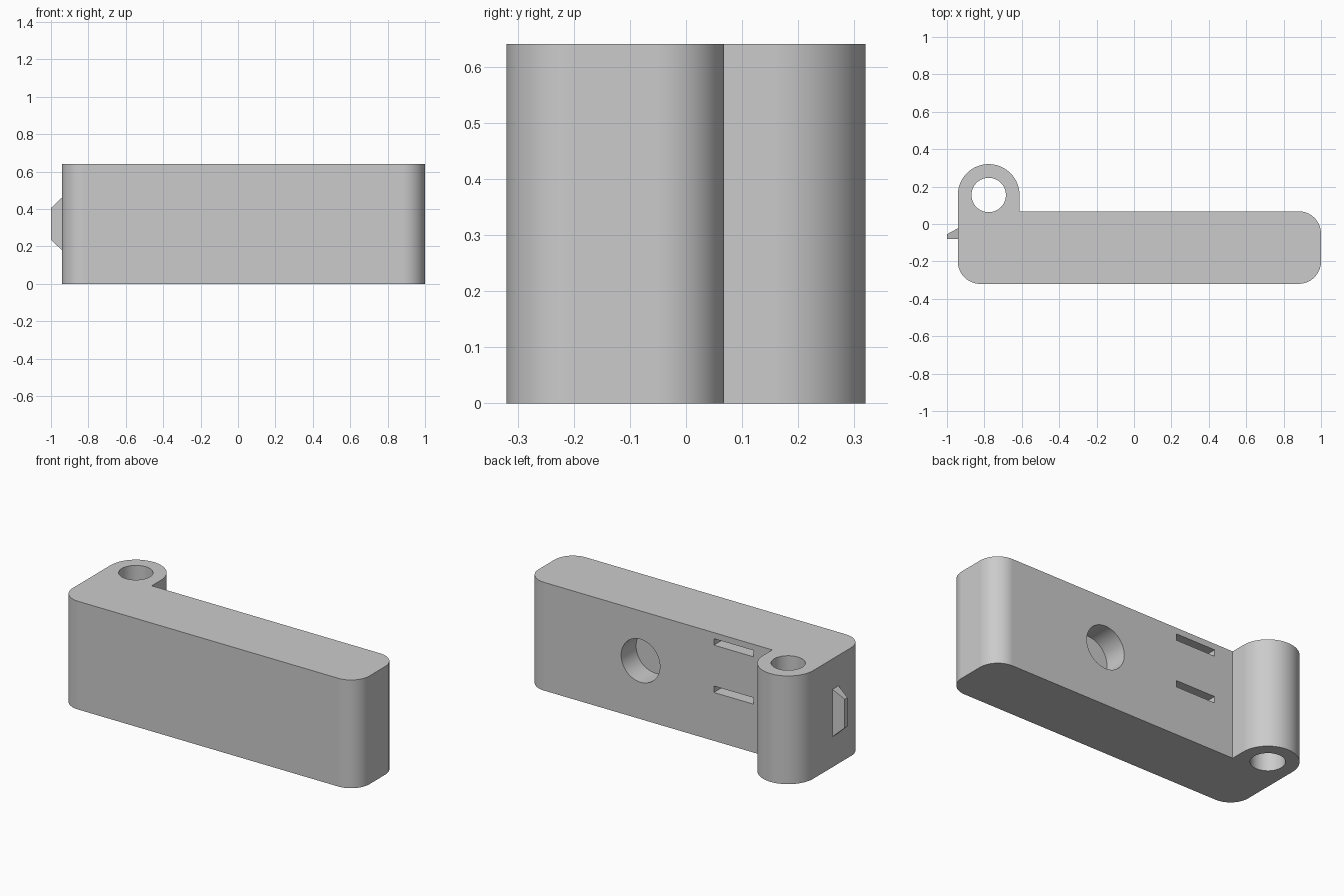
import bpy, bmesh
from math import sin, cos, pi, radians
from mathutils import Matrix

cube = bpy.data.objects.get("Cube")
if cube:
    bpy.data.objects.remove(cube, do_unlink=True)

HEIGHT = 0.64
LEFT, RIGHT, FRONT, BACK = 1.0, -0.942, -0.32, 0.068
CORNER = 0.12
HINGE_X, HINGE_Y, HINGE_R, BORE_R = -0.777, 0.155, 0.165, 0.092

grey = bpy.data.materials.new("grey_plastic")
grey.use_nodes = True
grey.diffuse_color = (0.6, 0.6, 0.6, 1)
grey.node_tree.nodes["Principled BSDF"].inputs["Base Color"].default_value = (0.6, 0.6, 0.6, 1)


def arc(cx, cy, r, start, end, steps):
    angles = [radians(start + (end - start) * i / steps) for i in range(steps + 1)]
    return [(cx + r * cos(a), cy + r * sin(a)) for a in angles]


def add_object(name, bm):
    bmesh.ops.recalc_face_normals(bm, faces=bm.faces[:])
    mesh = bpy.data.meshes.new(name)
    bm.to_mesh(mesh)
    bm.free()
    mesh.materials.append(grey)
    obj = bpy.data.objects.new(name, mesh)
    bpy.context.collection.objects.link(obj)
    return obj


def loft(name, bottom, top):
    """Solid between two matching loops of 3D points."""
    bm = bmesh.new()
    low = [bm.verts.new(p) for p in bottom]
    high = [bm.verts.new(p) for p in top]
    bm.faces.new(low)
    bm.faces.new(high)
    for i in range(len(low)):
        j = (i + 1) % len(low)
        bm.faces.new((low[i], low[j], high[j], high[i]))
    return add_object(name, bm)


def cylinder_cutter(name, radius, depth, matrix):
    bm = bmesh.new()
    bmesh.ops.create_cone(bm, cap_ends=True, segments=64, radius1=radius,
                          radius2=radius, depth=depth, matrix=matrix)
    return add_object(name, bm)


def box_cutter(name, size, centre):
    bm = bmesh.new()
    bmesh.ops.create_cube(bm, size=1, matrix=Matrix.Translation(centre) @ Matrix.Diagonal((*size, 1)))
    return add_object(name, bm)


# Body and hinge barrel share one outline
outline = (
    arc(RIGHT + CORNER, FRONT + CORNER, CORNER, 180, 270, 16)
    + arc(LEFT - CORNER, FRONT + CORNER, CORNER, 270, 360, 16)
    + arc(LEFT - CORNER, BACK - CORNER, CORNER, 0, 90, 16)
    + [(HINGE_X + HINGE_R, BACK)]
    + arc(HINGE_X, HINGE_Y, HINGE_R, 0, 180, 40)
)
body = loft("body", [(x, y, 0) for x, y in outline], [(x, y, HEIGHT) for x, y in outline])

# Hinge bore, round pocket and two slots in the back
POCKET, SLOT = 0.14, 0.2
cutters = [
    cylinder_cutter("hinge_bore", BORE_R, 1,
                    Matrix.Translation((HINGE_X, HINGE_Y, HEIGHT / 2))),
    cylinder_cutter("round_pocket", 0.127, POCKET * 2,
                    Matrix.Translation((0.25, BACK, 0.345)) @ Matrix.Rotation(pi / 2, 4, 'X')),
]
for z in (0.305, 0.585):
    cutters.append(box_cutter("slot", (0.26, SLOT * 2, 0.038), (-0.36, BACK, z)))

for cutter in cutters:
    cutter.hide_render = True
    mod = body.modifiers.new(cutter.name, 'BOOLEAN')
    mod.operation = 'DIFFERENCE'
    mod.solver = 'EXACT'
    mod.object = cutter
bpy.context.view_layer.update()
graph = bpy.context.evaluated_depsgraph_get()
carved = bpy.data.meshes.new_from_object(body.evaluated_get(graph))
body.modifiers.clear()
body.data = carved
for cutter in cutters:
    bpy.data.objects.remove(cutter, do_unlink=True)

# Smooth rounded walls, crisp edges
bpy.ops.object.select_all(action='DESELECT')
body.select_set(True)
bpy.context.view_layer.objects.active = body
bpy.ops.object.shade_smooth_by_angle(angle=radians(30))
weighted = body.modifiers.new("even_normals", 'WEIGHTED_NORMAL')
weighted.keep_sharp = True

# Snap latch: tapered wedge on the right end
MID = 0.32


def latch_loop(x, front, back, half):
    return [(x, front, MID - half), (x, back, MID - half),
            (x, back, MID + half), (x, front, MID + half)]


loft("snap_latch", latch_loop(RIGHT - 0.0, -0.08, -0.023, 0.14),
     latch_loop(-1.0, -0.08, -0.055, 0.085))
